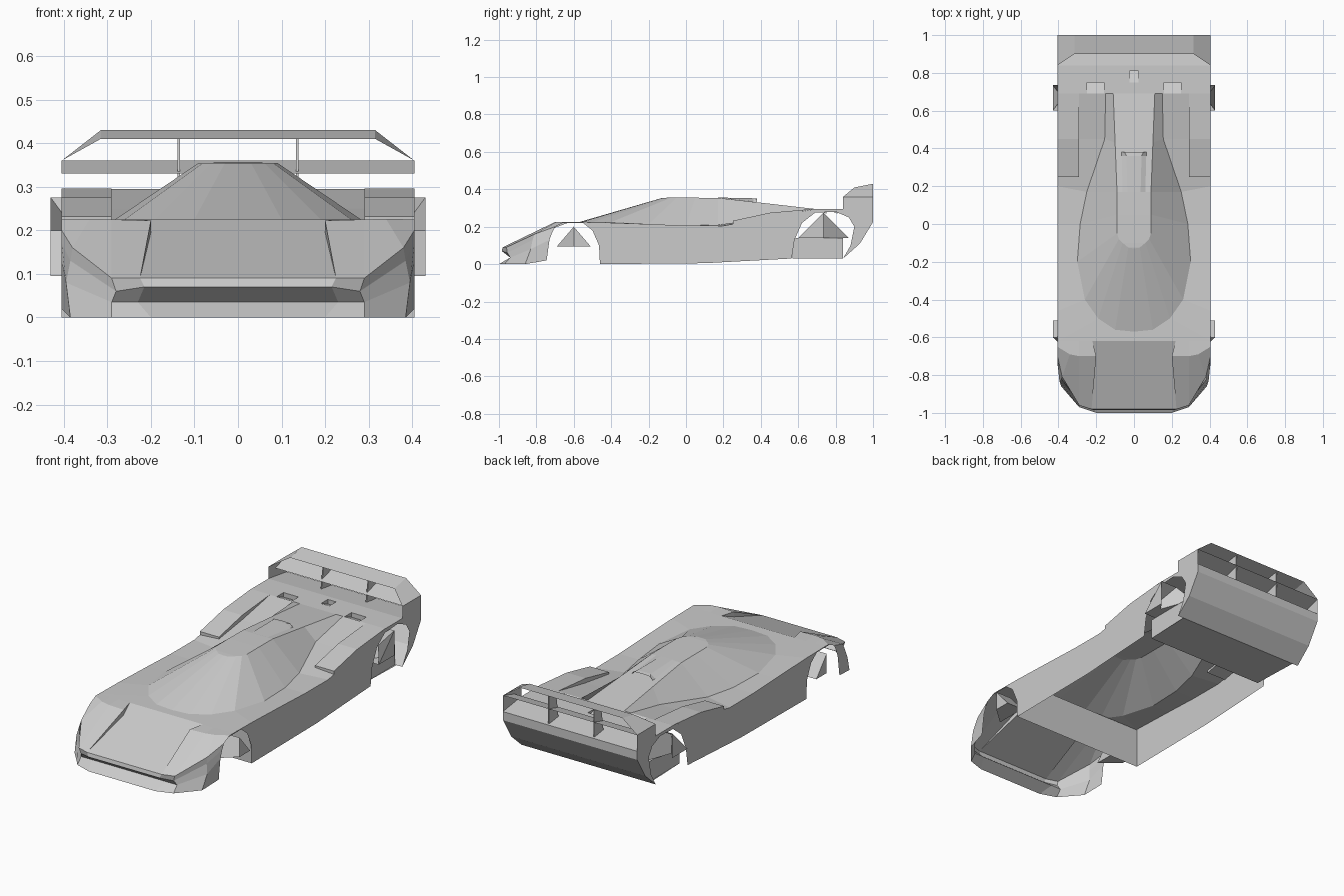
import bpy, bmesh
from mathutils import Vector

if "Cube" in bpy.data.objects:
    bpy.data.objects.remove(bpy.data.objects["Cube"])

W = 0.405  # half width of the body


def make(name, faces, mirror=True):
    """Object from a list of faces (each a list of points); +x half gets mirrored."""
    bm = bmesh.new()
    for f in faces:
        pts = [Vector(p) for i, p in enumerate(f) if Vector(p) != Vector(f[i - 1])]
        if len(pts) > 2:
            bm.faces.new([bm.verts.new(p) for p in pts])
    bmesh.ops.remove_doubles(bm, verts=bm.verts, dist=0.0005)
    bmesh.ops.recalc_face_normals(bm, faces=bm.faces)
    core = Vector((0, 0, 0.1))
    if sum(f.normal.dot(f.calc_center_median() - core) * f.calc_area() for f in bm.faces) < 0:
        bmesh.ops.reverse_faces(bm, faces=bm.faces)
    me = bpy.data.meshes.new(name)
    bm.to_mesh(me)
    bm.free()
    ob = bpy.data.objects.new(name, me)
    bpy.context.collection.objects.link(ob)
    if mirror:
        ob.modifiers.new("Mirror", 'MIRROR').merge_threshold = 0.0005
    return ob


def loft(*rails):
    """Quads between neighbouring rails of equal length."""
    return [[a[i], a[i + 1], b[i + 1], b[i]]
            for a, b in zip(rails, rails[1:]) for i in range(len(a) - 1)]


def side(x, yz):
    return [(x, y, z) for y, z in yz]


def prism(x0, x1, yz, yz_outer=None):
    """Closed solid from a side profile, optionally with another outer profile."""
    a, b = side(x0, yz), side(x1, yz_outer or yz)
    return loft(a + a[:1], b + b[:1]) + [a, b]


# Canopy and surrounding deck: centre, roof edge, canopy base, body edge
top = [(0, -.13, .353), (.03, -.125, .354), (.06, -.10, .355), (.08, -.08, .355), (.09, -.05, .355),
       (.09, .05, .355), (.09, .17, .354), (.10, .43, .325), (.11, .69, .295)]
base = [(0, -.57, .225), (.10, -.56, .225), (.19, -.50, .225), (.26, -.40, .225), (.30, -.20, .213),
        (.285, 0, .206), (.25, .17, .21), (.155, .45, .25), (.15, .69, .295)]
edge = [(0, -.62, .225), (.20, -.62, .225), (W, -.62, .225), (W, -.46, .223), (W, -.20, .214),
        (W, 0, .206), (W, .20, .205), (W, .45, .25), (W, .69, .295)]
centre = [(0, y, z) for x, y, z in top]
make("canopy", loft(centre, top, base))
make("deck", loft(base, edge))

# Roof scoop, open to the rear
make("roof_scoop", loft([(0, .17, .356), (0, .36, .352), (0, .38, .350)],
                        [(.035, .17, .356), (.04, .36, .352), (.05, .38, .348)],
                        [(.06, .17, .355), (.065, .36, .333), (.065, .38, .331)]))

# Nose: bumper rails from the bottom lip up to the bonnet edge
lip = [(0, -1, 0), (.20, -1, 0), (.29, -.97, 0), (.385, -.86, 0), (W, -.745, .02)]
mouth_low = [(0, -.94, .035), (.23, -.94, .035), (.29, -.94, .035), (.395, -.83, .08), (W, -.73, .13)]
mouth_top = [(0, -.985, .07), (.215, -.985, .07), (.28, -.955, .06), (.385, -.82, .13), (W, -.715, .17)]
nose_edge = [(0, -.98, .09), (.225, -.98, .09), (.29, -.96, .09), (.38, -.81, .16), (W, -.70, .20)]
make("front_bumper", loft(lip, mouth_low, mouth_top, nose_edge))

# Front fenders standing slightly above the bonnet
crest = [(.20, -.70, .222), (.29, -.70, .225), (.34, -.69, .226), (W, -.65, .225)]
fender_back = [(x, -.62, .225) for x in (.22, .29, .34, W)]
bonnet_side = [(.225, -.98, .09), (.20, -.70, .195), (.22, -.62, .225)]
make("front_fender", loft(nose_edge[1:], crest, fender_back)
     + loft(bonnet_side, [bonnet_side[0], crest[0], bonnet_side[2]]))
make("bonnet", loft([(0, y, z) for x, y, z in bonnet_side], bonnet_side))

# Side panels with the wheel arches cut into their outlines
make("side_panel", [side(W, [
    (-.65, .225), (-.66, .22), (-.55, .22), (-.50, .18), (-.465, .10), (-.46, 0), (.10, .005),
    (.565, .03), (.58, .13), (.62, .22), (.69, .275), (.69, .295), (.45, .25), (.20, .205),
    (0, .206), (-.20, .214), (-.46, .223)])])
make("rear_side_panel", [side(W, [
    (.69, .295), (.69, .275), (.80, .28), (.87, .25), (.90, .20), (.88, .10), (.84, .03),
    (.93, .11), (1, .225), (1, .36), (.84, .36), (.84, .295)])])

# Rear fender ramps with the intake step in front
make("rear_fender", prism(.29, W, [(.25, .207), (.25, .232), (.45, .275), (.69, .296)]))

# Rear deck with three sunken vents
xs = [0, .025, .045, .16, .25, W]
ys = [.69, .75, .81, .84, 1]
deck, vents = [], []
for i in range(len(xs) - 1):
    for j in range(len(ys) - 1):
        a, b, c, d = xs[i], xs[i + 1], ys[j], ys[j + 1]
        z = .272 if d == 1 else .295
        quad = [(a, c, .295), (b, c, .295), (b, d, z), (a, d, z)]
        if (i == 3 and j == 0) or (i == 0 and j == 1):
            # sloping floor, back wall and side wall
            low_a, low_b = (a, d, .27), (b, d, .27)
            vents += [[quad[0], quad[1], low_b, low_a], [low_a, low_b, quad[2], quad[3]],
                      [quad[1], quad[2], low_b]]
            if i:
                vents.append([quad[0], quad[3], low_a])
        elif i == 1 and j == 1:
            # central vent widens to the rear
            deck.append([quad[0], quad[1], quad[2]])
            vents.append([quad[0], quad[2], quad[3]])
        else:
            deck.append(quad)
make("rear_deck", deck)
make("deck_vents", vents)

# Tail panel, diffuser, belly pan and bulkhead
make("rear_diffuser", loft(*[[(0, y, z), (x, y, z)] for x, y, z in
                            [(W, 1, .272), (W, 1, .225), (W, .93, .11), (.37, .84, .03), (.36, .57, .03)]])
     + [[(W, .93, .11), (W, .84, .03), (.37, .84, .03)]])
make("belly_pan_wall", [side(.36, [(.57, .03), (.84, .03), (.84, .14), (.57, .14)])])
make("front_bulkhead", [[(0, -.46, 0), (W, -.46, 0), (W, -.46, .22), (0, -.46, .22)]])

# Rear wing: upper blade with folded corners, lower blade and two struts
front = [(0, .90, .41), (.315, .90, .41), (W, .84, .36)]
back = [(0, 1, .43), (.315, 1, .43), (W, 1, .36)]
make("wing_upper_blade", loft(front, back))
make("wing_lower_blade", loft([(0, .90, .33), (W, .90, .33)], [(0, 1, .36), (W, 1, .36)]))
make("wing_strut", prism(.133, .139, [(.91, .28), (.99, .275), (.99, .425), (.93, .415)]))

# Wedge-shaped wheel stubs
for name, y, r, z0, z1, s in (("front_wheel_stub", -.60, .09, .095, .20, 1),
                              ("rear_wheel_stub", .735, .135, .14, .275, -1)):
    make(name, prism(.33, .43, [(y - r, z0), (y, z1), (y + r, z0)],
                     [(y, z0), (y, z1), (y + s * r, z0)]))
